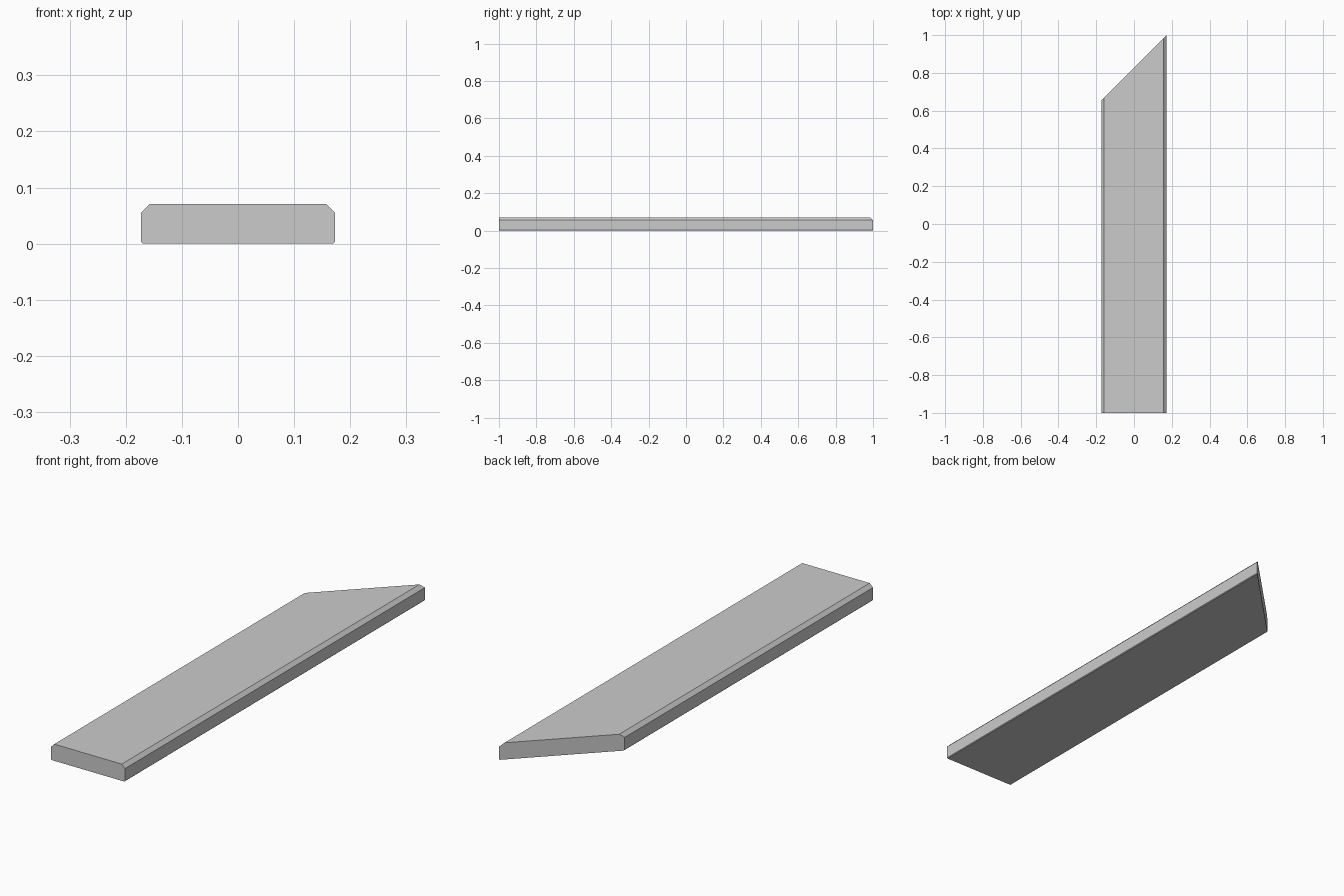
import bpy, bmesh

if "Cube" in bpy.data.objects:
    bpy.data.objects.remove(bpy.data.objects["Cube"])

HALF_W, HEIGHT = 0.1725, 0.0705
TOP_BEVEL, BOTTOM_BEVEL = 0.015, 0.003

# Cross-section: right half, then mirrored to the left
right = [(HALF_W - BOTTOM_BEVEL, 0), (HALF_W, BOTTOM_BEVEL),
         (HALF_W, HEIGHT - TOP_BEVEL), (HALF_W - TOP_BEVEL, HEIGHT)]
profile = right + [(-x, z) for x, z in reversed(right)]

bm = bmesh.new()
# Square front end and 45-degree mitred back end
front = [bm.verts.new((x, -1, z)) for x, z in profile]
back = [bm.verts.new((x, 1 + x - HALF_W, z)) for x, z in profile]
bm.faces.new(front)
bm.faces.new(back[::-1])
# Long sides
n = len(profile)
for i in range(n):
    j = (i + 1) % n
    bm.faces.new((front[i], back[i], back[j], front[j]))
bmesh.ops.recalc_face_normals(bm, faces=bm.faces)

mesh = bpy.data.meshes.new("mitred_plank")
bm.to_mesh(mesh)
bm.free()
bpy.context.collection.objects.link(bpy.data.objects.new("mitred_plank", mesh))
